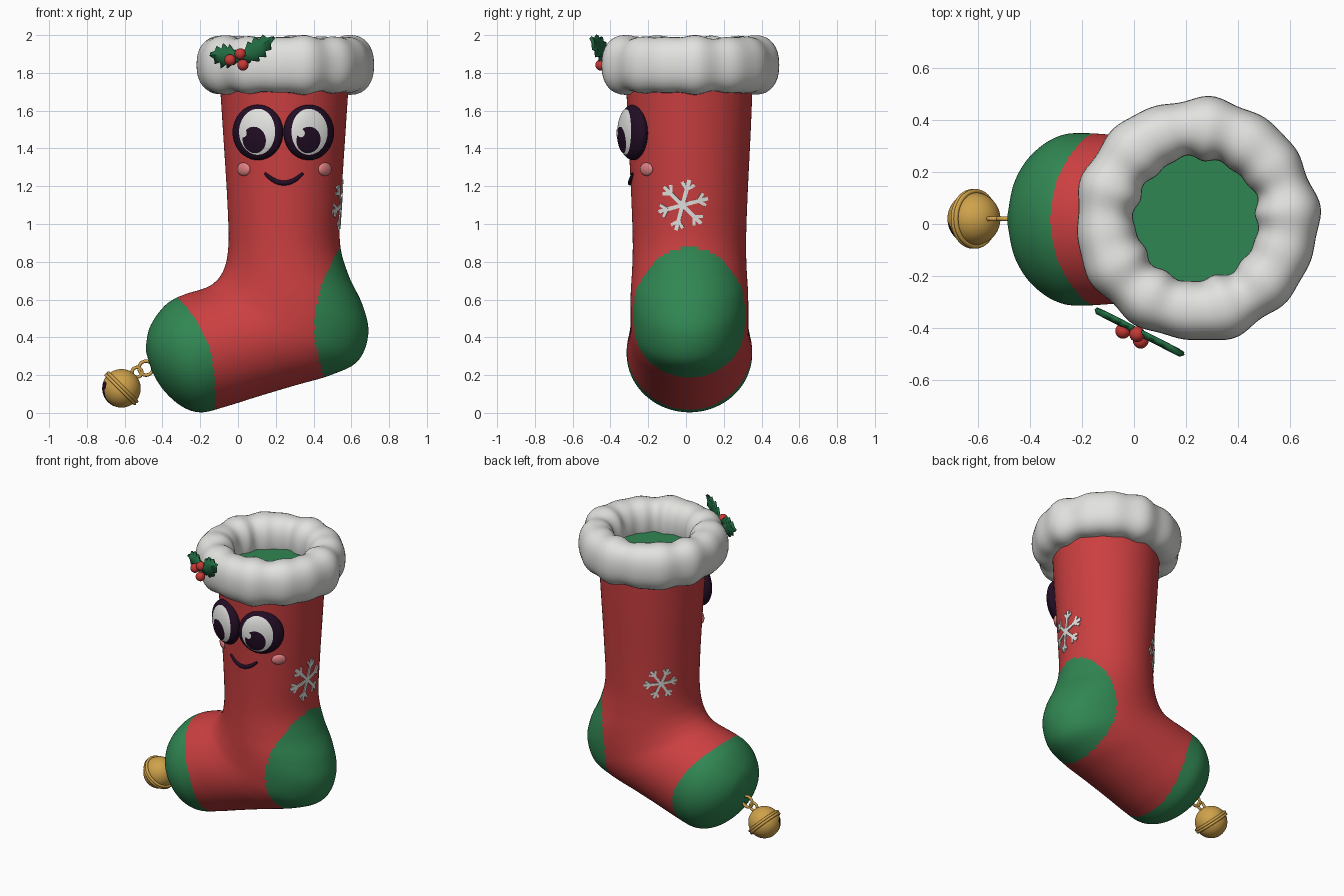
import bpy, bmesh, math
from math import sin, cos, pi, tau, sqrt
from mathutils import Vector, Matrix
from mathutils.bvhtree import BVHTree

cube = bpy.data.objects.get("Cube")
if cube:
    bpy.data.objects.remove(cube, do_unlink=True)


def material(name, *rgb):
    m = bpy.data.materials.new(name)
    m.use_nodes = True
    m.diffuse_color = (*rgb, 1)
    m.node_tree.nodes["Principled BSDF"].inputs["Base Color"].default_value = (*rgb, 1)
    return m


RED = material("knit red", .6, .05, .052)
GREEN = material("patch green", .03, .24, .085)
WHITE = material("fluffy white", .76, .76, .74)
DARK = material("dark plum", .016, .004, .018)
PINK = material("cheek pink", .75, .22, .23)
GOLD = material("bell gold", .62, .36, .07)
LEAF = material("holly green", .015, .15, .055)
BERRY = material("berry red", .58, .04, .035)


def finish(name, bm, *mats, rule=None, angle=60, recalc=True):
    if recalc:
        bmesh.ops.recalc_face_normals(bm, faces=bm.faces)
    for f in bm.faces:
        if rule:
            f.material_index = rule(f.calc_center_median())
    mesh = bpy.data.meshes.new(name)
    bm.to_mesh(mesh)
    bm.free()
    for m in mats:
        mesh.materials.append(m)
    ob = bpy.data.objects.new(name, mesh)
    bpy.context.collection.objects.link(ob)
    bpy.ops.object.select_all(action='DESELECT')
    ob.select_set(True)
    bpy.context.view_layer.objects.active = ob
    bpy.ops.object.shade_smooth_by_angle(angle=math.radians(angle))
    return ob


def grid(bm, rows, wrap_u=True, wrap_v=False):
    """Skin rows of points with quads."""
    vs = [[bm.verts.new(p) for p in r] for r in rows]
    n, k = len(vs), len(vs[0])
    for i in range(n if wrap_v else n - 1):
        for j in range(k if wrap_u else k - 1):
            a, b = vs[i], vs[(i + 1) % n]
            bm.faces.new((a[j], a[(j + 1) % k], b[(j + 1) % k], b[j]))
    return vs


def frame(origin, normal, up=Vector((0, 0, 1))):
    """Matrix with local x sideways, y up, z along the normal."""
    z = normal.normalized()
    x = up.cross(z).normalized()
    m = Matrix((x, z.cross(x), z)).transposed().to_4x4()
    return Matrix.Translation(origin) @ m


def ball(name, mat, mtx, radii, seg=40):
    bm = bmesh.new()
    bmesh.ops.create_uvsphere(bm, u_segments=seg, v_segments=seg // 2, radius=1,
                              matrix=mtx @ Matrix.Diagonal((*radii, 1)))
    return finish(name, bm, mat)


def torus(name, mat, mtx, major, minor, flat=1):
    bm = bmesh.new()
    grid(bm, [[mtx @ Vector(((major + minor * cos(b)) * cos(a), (major + minor * cos(b)) * sin(a),
                             flat * minor * sin(b))) for b in [tau * j / 12 for j in range(12)]]
              for a in [tau * i / 40 for i in range(40)]], wrap_v=True)
    return finish(name, bm, mat)


# Sock: elliptical sections from opening to toe (inner x, z, outer x, z, half width)
CY = .018
SECTIONS = [
    (-.10, 1.80, .59, 1.80, .337), (-.08, 1.5, .57, 1.5, .325), (-.058, 1.15, .548, 1.15, .308),
    (-.05, .92, .54, .9, .30), (-.062, .8, .585, .73, .303), (-.09, .73, .66, .57, .31),
    (-.125, .69, .69, .42, .312), (-.16, .667, .635, .275, .312), (-.2, .652, .49, .2, .315),
    (-.235, .642, .3, .145, .32), (-.27, .632, .1, .085, .326), (-.3, .62, -.06, .035, .332),
    (-.335, .605, -.19, .003, .328), (-.385, .57, -.29, .03, .295), (-.435, .51, -.385, .11, .23),
    (-.472, .44, -.45, .21, .14), (-.487, .36, -.486, .32, .025)]


def section(s):
    i = min(int(s), len(SECTIONS) - 2)
    t = s - i
    p0, p1, p2, p3 = [SECTIONS[max(0, min(len(SECTIONS) - 1, i + k))] for k in (-1, 0, 1, 2)]
    return [(2 * b + (c - a) * t + (2 * a - 5 * b + 4 * c - d) * t * t
             + (3 * b - a - 3 * c + d) * t ** 3) / 2 for a, b, c, d in zip(p0, p1, p2, p3)]


bm = bmesh.new()
rows = []
for i in range(161):
    xi, zi, xo, zo, w = section(i / 10)
    rows.append([Vector(((xi + xo) / 2 + (xo - xi) / 2 * cos(t), CY + w * sin(t),
                         (zi + zo) / 2 + (zo - zi) / 2 * cos(t)))
                 for t in [tau * j / 120 for j in range(120)]])
rings = grid(bm, rows)
bm.faces.new(rings[0])
bm.faces.new(rings[-1])
bmesh.ops.recalc_face_normals(bm, faces=bm.faces)
TREE = BVHTree.FromBMesh(bm)


def patches(c):
    toe = c.z < .66 and c.x < -.12 - .2 * max(0, (c.z - .03) / .58) ** 3
    heel = c.z < .88 and c.x > .405 + .765 * (c.z - .45) ** 2
    return int(toe or heel or c.z > 1.799)


finish("sock", bm, RED, GREEN, rule=patches)


def on_front(x, z):
    p, n, _, _ = TREE.ray_cast(Vector((x, -2, z)), Vector((0, 1, 0)))
    return p, n


def on_shaft(az, z):
    d = Vector((cos(az), sin(az), 0))
    p, n, _, _ = TREE.ray_cast(Vector((.245, CY, z)) + d * 2, -d)
    return p, n


# Lumpy fur cuff
bm = bmesh.new()
rows = []
for i in range(128):
    a = tau * i / 128
    lump = .006 * sin(9 * a + 1) + .005 * sin(14 * a) + .004 * sin(5 * a + 2)
    row = []
    for j in range(32):
        b = tau * j / 32
        cb, sb = [math.copysign(abs(v) ** .88, v) for v in (cos(b), sin(b))]
        r = .352 + (.115 + lump) * cb
        row.append((.242 + r * cos(a), CY + r * sin(a), 1.842 + (.148 + lump * .8) * sb))
    rows.append(row)
grid(bm, rows, wrap_v=True)
finish("fur_cuff", bm, WHITE)


# Eyes: flattened balls with thin domed plates
R, RZ, DEPTH = .145, .147, .06


def plate(name, mat, mtx, u, v, ru, rv, lift):
    bm = bmesh.new()
    rows = []
    for i in range(13):
        row = []
        for j in range(48):
            a, k = tau * j / 48, max(i / 12, .01)
            x, y = u + ru * k * cos(a), v + rv * k * sin(a)
            row.append(mtx @ Vector((x, y, lift + DEPTH * sqrt(max(0, 1 - (x / R) ** 2 - (y / RZ) ** 2)))))
        rows.append(row)
    vs = grid(bm, rows)
    bm.faces.new(vs[0][::-1])
    bmesh.ops.reverse_faces(bm, faces=[f for f in bm.faces if f.normal.dot(mtx.col[2].xyz) < 0])
    bm.normal_update()
    bmesh.ops.reverse_faces(bm, faces=[f for f in bm.faces if f.normal.dot(mtx.col[2].xyz) < 0])
    finish(name, bm, mat, recalc=False)


for side, s, pupil, glint in (("right", -1, .005, -.066), ("left", 1, -.027, -.085)):
    m = frame(Vector((.24 + s * .135, -.28, 1.485)), Vector((s * .415, -.91, 0)))
    ball(side + "_eye", DARK, m, (R, RZ, DEPTH), 48)
    plate(side + "_eye_white", WHITE, m, -s * .016, .003, .102, .122, .003)
    plate(side + "_pupil", DARK, m, pupil, -.04, .067, .07, .006)
    plate(side + "_glint", WHITE, m, glint + .012, -.004, .02, .022, .009)
    # Cheeks
    p, n = on_front(.245 + s * .215, 1.29)
    ball(side + "_cheek", PINK, frame(p, n), (.046, .035, .018), 32)

# Smile
cu = bpy.data.curves.new("smile", 'CURVE')
cu.dimensions, cu.bevel_depth, cu.bevel_resolution, cu.use_fill_caps = '3D', .013, 4, True
sp = cu.splines.new('POLY')
sp.points.add(20)
for i, pt in enumerate(sp.points):
    t = i / 10 - 1
    p, n = on_front(.243 + .1 * t, 1.217 + .052 * t * t)
    pt.co = (*(p + n * .002), 1)
    pt.radius = 1 - .45 * abs(t) ** 3
cu.materials.append(DARK)
bpy.context.collection.objects.link(bpy.data.objects.new("smile", cu))


# Snowflakes wrapped on the shaft
def snowflake(name, az, z, size, turn):
    bm = bmesh.new()

    def strip(x0, y0, ang, length, w):
        d, q = Vector((cos(ang), sin(ang))), Vector((-sin(ang), cos(ang)))
        rows = []
        for i in range(9):
            c = Vector((x0, y0)) + d * length * i / 8
            row = []
            for side, lift in ((-1, -.004), (-1, .006), (1, .006), (1, -.004)):
                f = c + q * w * side
                p, n = on_shaft(az + f.x / .3, z + f.y)
                row.append(p + n * lift)
            rows.append(row)
        vs = grid(bm, rows)
        bm.faces.new(vs[0])
        bm.faces.new(vs[-1])

    for k in range(6):
        a = turn + k * pi / 3
        strip(0, 0, a, size, size * .075)
        for s in (-1, 1):
            strip(.62 * size * cos(a), .62 * size * sin(a), a + s * pi / 4, size * .34, size * .06)
    finish(name, bm, WHITE, angle=30)


snowflake("side_snowflake", -.12, 1.1, .138, math.radians(15))
snowflake("back_snowflake", math.radians(135), 1.0, .108, math.radians(5))

# Holly: spiky leaves folded along the rib, and berries
HOLLY = frame(Vector((.01, -.405, 1.875)), Vector((-.455, -.89, 0)))


def leaf(name, x, y, ang, length, width):
    bm = bmesh.new()
    m = HOLLY @ Matrix.Translation((x, y, .012)) @ Matrix.Rotation(ang, 4, 'Z')
    rows = []
    for i in range(10):
        t = i / 9
        w = width * (sin(pi * min(1, t * .9 + .08)) ** .8) * (1.15 if i % 2 else .68)
        if i == 9:
            w = .002
        lean = .012 if i % 2 else 0
        rows.append([m @ Vector((t * length + (lean if k else 0), k * w, -.012 * abs(k)))
                     for k in (-1, 0, 1)])
    grid(bm, rows, wrap_u=False)
    ob = finish(name, bm, LEAF, angle=30)
    mod = ob.modifiers.new("thickness", 'SOLIDIFY')
    mod.thickness, mod.offset = .016, 0


leaf("right_holly_leaf", 0, .005, math.radians(174), .165, .058)
leaf("left_holly_leaf", .01, -.005, math.radians(31), .215, .056)
for i, p in enumerate([(-.042, -.412, 1.868), (.012, -.425, 1.9), (.026, -.45, 1.842)]):
    ball("berry_%d" % (i + 1), BERRY, Matrix.Translation(p), (.03, .03, .03), 24)

# Bell with dark slot, rim and links
C = Vector((-.617, .02, .13))
AXIS = Vector((1, 0, 1)).normalized()
bell = frame(C, AXIS, Vector((0, 1, 0)))
HOLE_A, HOLE_B = Vector((-.9, -.38, .15)).normalized(), Vector((-.6, -.1, -.75)).normalized()


def slot(c):
    d = (c - C).normalized()
    seg = HOLE_B - HOLE_A
    t = max(0, min(1, (d - HOLE_A).dot(seg) / seg.length_squared))
    line = (HOLE_A + seg * t).normalized()
    return int((d - line).length < .13 or min((d - HOLE_A).length, (d - HOLE_B).length) < .24)


bm = bmesh.new()
bmesh.ops.create_uvsphere(bm, u_segments=96, v_segments=64, radius=.102, matrix=bell)
finish("bell", bm, GOLD, DARK, rule=slot)
for s in (-1, 1):
    torus("bell_rim_%s" % ("lower" if s < 0 else "upper"), GOLD,
          bell @ Matrix.Translation((0, 0, s * .008)), .106, .009)
for name, x, z, r in (("bell_link", -.535, .215, .026), ("toe_link", -.487, .237, .037)):
    torus(name, GOLD, frame(Vector((x, .02, z)), Vector((0, -1, 0))), r, .009)
